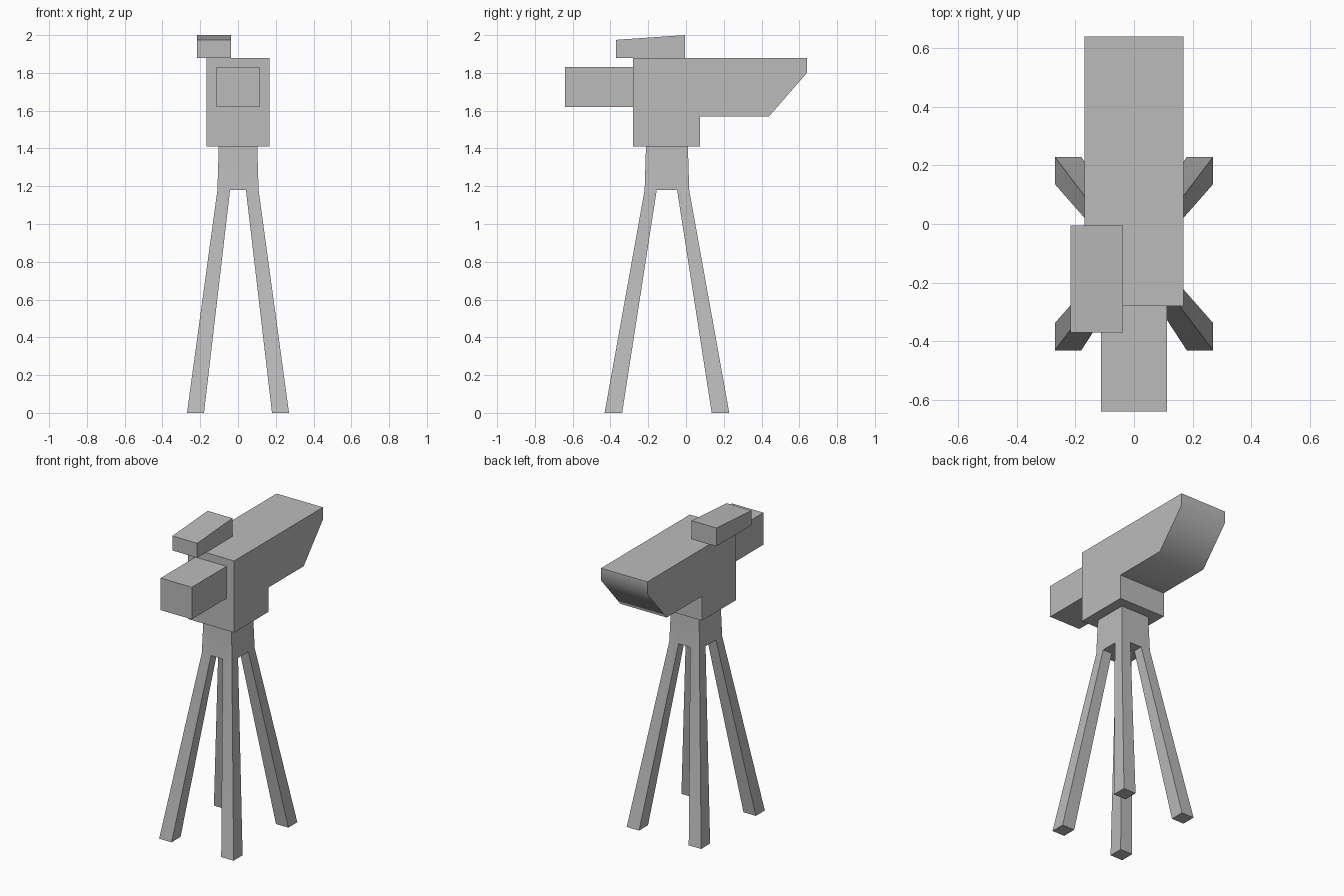
import bpy, bmesh, math

if "Cube" in bpy.data.objects:
    bpy.data.objects.remove(bpy.data.objects["Cube"])

grey = bpy.data.materials.new("plain grey")
grey.diffuse_color = (0.5, 0.5, 0.5, 1)
grey.use_nodes = True
grey.node_tree.nodes["Principled BSDF"].inputs["Base Color"].default_value = grey.diffuse_color


def finish(name, bm, smooth_angle=30):
    bmesh.ops.recalc_face_normals(bm, faces=bm.faces)
    mesh = bpy.data.meshes.new(name)
    bm.to_mesh(mesh)
    bm.free()
    mesh.materials.append(grey)
    obj = bpy.data.objects.new(name, mesh)
    bpy.context.collection.objects.link(obj)
    bpy.ops.object.select_all(action='DESELECT')
    obj.select_set(True)
    bpy.context.view_layer.objects.active = obj
    bpy.ops.object.shade_smooth_by_angle(angle=math.radians(smooth_angle))
    return obj


def side_profile(name, points, x0, x1, smooth_angle=30):
    """Extrude a (y, z) outline from x0 to x1."""
    bm = bmesh.new()
    face = bm.faces.new([bm.verts.new((x0, y, z)) for y, z in points])
    new = bmesh.ops.extrude_face_region(bm, geom=[face])["geom"]
    bmesh.ops.translate(bm, vec=(x1 - x0, 0, 0),
                        verts=[v for v in new if isinstance(v, bmesh.types.BMVert)])
    return finish(name, bm, smooth_angle)


# Main housing, with a softly shaded sloping tail
side_profile("housing", [(-0.28, 1.41), (-0.28, 1.88), (0.64, 1.88), (0.64, 1.80),
                         (0.44, 1.57), (0.075, 1.57), (0.075, 1.41)],
             -0.168, 0.168, 60)

# Square front barrel
side_profile("barrel", [(-0.64, 1.62), (-0.64, 1.83), (-0.28, 1.83), (-0.28, 1.62)],
             -0.113, 0.113)

# Wedge-topped sight, offset to one side
side_profile("sight", [(-0.37, 1.88), (-0.37, 1.975), (-0.005, 2.0), (-0.005, 1.88)],
             -0.217, -0.037)

# Stand: a solid block whose four bottom corners continue as splayed legs
# each level: height, outer x, inner x, outer y, inner y
levels = [(0.0, 0.27, 0.18, 0.33, 0.237),
          (1.18, 0.109, 0.042, 0.118, 0.054),
          (1.41, 0.102, 0.042, 0.111, 0.054)]
CENTRE_Y = -0.101
bm = bmesh.new()
grid = {}
for k, (z, xo, xi, yo, yi) in enumerate(levels):
    for i, x in enumerate((-xo, -xi, xi, xo)):
        for j, y in enumerate((-yo, -yi, yi, yo)):
            grid[i, j, k] = bm.verts.new((x, y + CENTRE_Y, z))

solid = {(i, j, 1) for i in range(3) for j in range(3)}
solid |= {(i, j, 0) for i in (0, 2) for j in (0, 2)}
for cell in solid:
    for axis in range(3):
        u, v = [a for a in range(3) if a != axis]
        for side in (0, 1):
            neighbour = list(cell)
            neighbour[axis] += 2 * side - 1
            if tuple(neighbour) in solid:
                continue
            corners = []
            for du, dv in ((0, 0), (1, 0), (1, 1), (0, 1)):
                c = list(cell)
                c[axis] += side
                c[u] += du
                c[v] += dv
                corners.append(grid[tuple(c)])
            bm.faces.new(corners)
bmesh.ops.delete(bm, geom=[v for v in bm.verts if not v.link_faces], context='VERTS')
finish("stand", bm)
